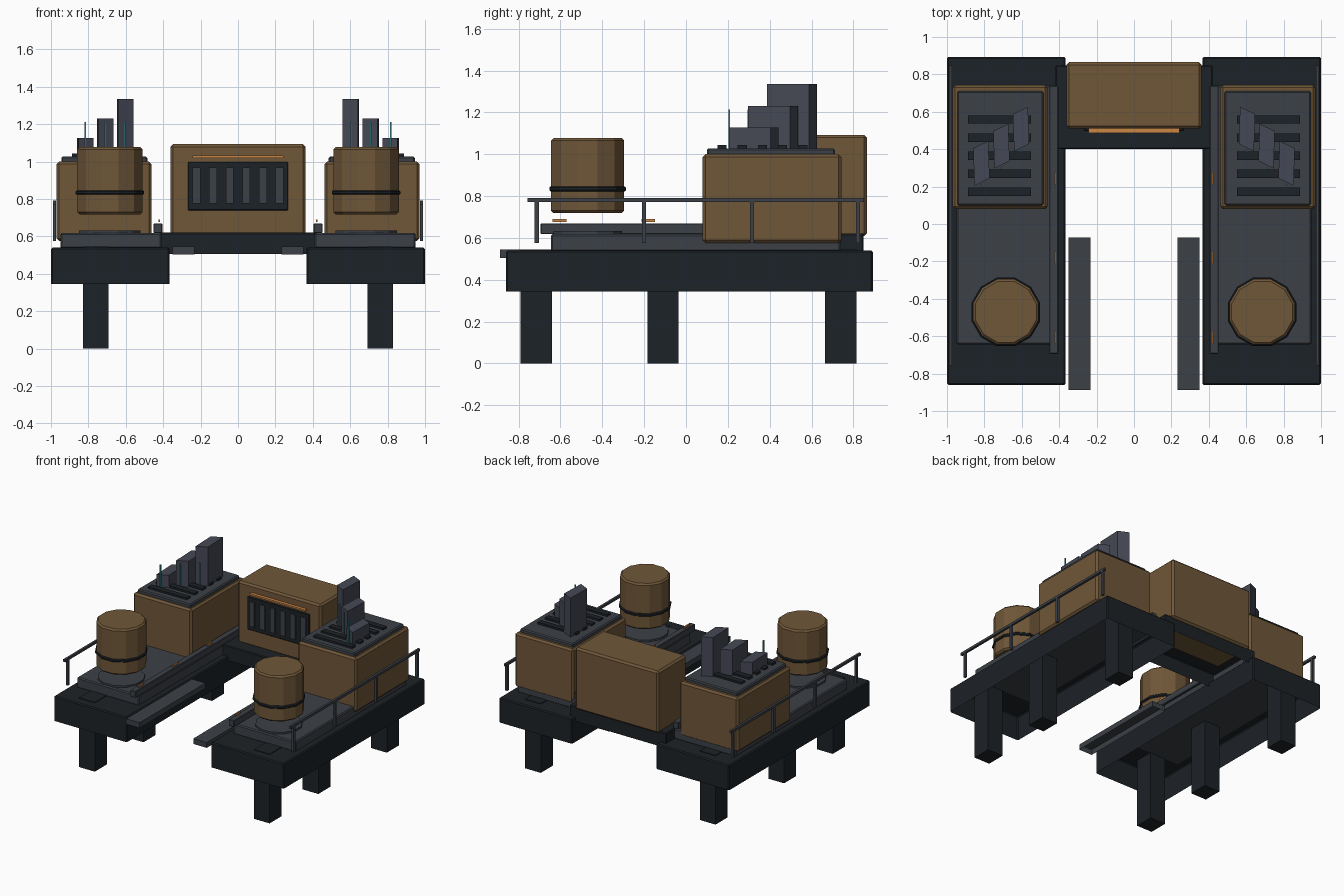
import bpy, bmesh, math
from mathutils import Matrix, Vector

if "Cube" in bpy.data.objects:
    bpy.data.objects.remove(bpy.data.objects["Cube"])


def material(name, rgb):
    m = bpy.data.materials.new(name)
    m.diffuse_color = (*rgb, 1)
    m.use_nodes = True
    m.node_tree.nodes["Principled BSDF"].inputs["Base Color"].default_value = m.diffuse_color
    return m


DARK = material("dark_steel", (0.012, 0.016, 0.02))
GREY = material("grey_steel", (0.045, 0.052, 0.062))
SLATE = material("slate_blue", (0.06, 0.065, 0.09))
BROWN = material("brown_paint", (0.16, 0.095, 0.04))
ORANGE = material("orange_light", (0.6, 0.24, 0.06))
TEAL = material("teal_light", (0.05, 0.35, 0.35))


def finish(bm, name, mat, bevel=0):
    bmesh.ops.recalc_face_normals(bm, faces=bm.faces)
    if bevel:
        edges = [e for e in bm.edges
                 if len(e.link_faces) == 2 and e.calc_face_angle() > 0.9]
        bmesh.ops.bevel(bm, geom=edges, offset=bevel, segments=1, affect='EDGES')
    me = bpy.data.meshes.new(name)
    bm.to_mesh(me)
    bm.free()
    ob = bpy.data.objects.new(name, me)
    ob.data.materials.append(mat)
    bpy.context.collection.objects.link(ob)
    return ob


def box(name, mat, x, y, z, bevel=0, open_bottom=False):
    """Box from (min, max) ranges, optionally a shell open underneath."""
    bm = bmesh.new()
    size = Vector((abs(x[1] - x[0]), y[1] - y[0], z[1] - z[0]))
    mid = Vector(((x[0] + x[1]) / 2, (y[0] + y[1]) / 2, (z[0] + z[1]) / 2))
    bmesh.ops.create_cube(bm, size=1, matrix=Matrix.Translation(mid) @ Matrix.Diagonal((*size, 1)))
    if open_bottom:
        bm.normal_update()
        low = [f for f in bm.faces if f.normal.z < -0.9]
        bmesh.ops.delete(bm, geom=low, context='FACES_ONLY')
    return finish(bm, name, mat, bevel)


def drum(name, mat, x, y, z, r, bevel=0):
    """Twelve-sided upright cylinder."""
    bm = bmesh.new()
    mat4 = Matrix.Translation((x, y, sum(z) / 2)) @ Matrix.Rotation(math.radians(15), 4, 'Z')
    bmesh.ops.create_cone(bm, cap_ends=True, segments=12, radius1=r, radius2=r,
                          depth=z[1] - z[0], matrix=mat4)
    bm.normal_update()
    if bevel:
        rim = [e for e in bm.edges if abs(e.verts[0].co.z - e.verts[1].co.z) < 1e-4]
        bmesh.ops.bevel(bm, geom=rim, offset=bevel, segments=1, affect='EDGES')
    return finish(bm, name, mat)


def prism(name, mat, pts, z):
    bm = bmesh.new()
    face = bm.faces.new([bm.verts.new((px, py, z[0])) for px, py in pts])
    top = bmesh.ops.extrude_face_region(bm, geom=[face])["geom"]
    bmesh.ops.translate(bm, vec=(0, 0, z[1] - z[0]),
                        verts=[v for v in top if isinstance(v, bmesh.types.BMVert)])
    return finish(bm, name, mat)


for s, side in ((-1, "left"), (1, "right")):
    def sbox(name, mat, x, y, z, *args, **kw):
        return box(f"{side}_{name}", mat, (s * x[0], s * x[1]), y, z, *args, **kw)

    # Deck shell, legs and raised platform
    sbox("deck", DARK, (0.365, 1.0), (-0.86, 0.893), (0.345, 0.54), 0.008, open_bottom=True)
    for i, y in enumerate((-0.715, -0.11, 0.74)):
        sbox(f"leg_{i}", DARK, (0.692, 0.828), (y - 0.075, y + 0.075), (0, 0.545))
    sbox("platform", GREY, (0.41, 0.95), (-0.645, 0.74), (0.535, 0.618), 0.008)

    # Inner kerb with marker lights, and docking arm
    sbox("kerb", GREY, (0.405, 0.452), (-0.695, 0.74), (0.618, 0.67), 0.004)
    for i, y in enumerate((-0.605, -0.18, 0.245)):
        sbox(f"marker_light_{i}", ORANGE, (0.416, 0.424), (y - 0.033, y + 0.033), (0.676, 0.69))
    sbox("docking_arm", GREY, (0.233, 0.35), (-0.888, -0.072), (0.503, 0.545), open_bottom=True)

    # Machine house with vented roof
    sbox("house", BROWN, (0.462, 0.97), (0.08, 0.743), (0.575, 1.0), 0.014)
    sbox("roof_cap", GREY, (0.485, 0.945), (0.1, 0.712), (0.99, 1.028), 0.008)
    for i in range(5):
        y = 0.172 + 0.0965 * i
        sbox(f"roof_slat_{i}", DARK, (0.55, 0.887), (y - 0.022, y + 0.022), (1.02, 1.043))

    # Stepped roof fins with teal strips
    for i, (x, y, top) in enumerate(((0.815, 0.205, 1.127), (0.708, 0.297, 1.23), (0.603, 0.388, 1.335))):
        pts = [(x + 0.038, y), (x + 0.045, y + 0.2), (x - 0.036, y + 0.238), (x - 0.043, y + 0.04)]
        prism(f"{side}_fin_{i}", SLATE, [(s * px, py) for px, py in pts], (1.02, top))
        sbox(f"fin_strip_{i}", TEAL, (x - 0.001, x + 0.007), (y - 0.003, y + 0.005), (1.03, 1.213))

    # Storage tank
    drum(f"{side}_tank_foot", GREY, s * 0.685, -0.47, (0.612, 0.632), 0.17)
    drum(f"{side}_tank", BROWN, s * 0.685, -0.47, (0.718, 1.077), 0.181, 0.012)
    drum(f"{side}_tank_band", DARK, s * 0.685, -0.47, (0.823, 0.846), 0.19, 0.006)

    # Outer railing
    sbox("handrail", GREY, (0.972, 0.99), (-0.757, 0.848), (0.772, 0.791))
    for i, y in enumerate((-0.713, -0.2, 0.315, 0.822)):
        sbox(f"rail_post_{i}", GREY, (0.972, 0.99), (y - 0.01, y + 0.01), (0.575, 0.775))

# Rear bridge and central house
box("bridge", DARK, (-0.42, 0.42), (0.4, 0.848), (0.505, 0.62), 0.006, open_bottom=True)
box("central_house", BROWN, (-0.362, 0.362), (0.51, 0.865), (0.608, 1.093), 0.014)

# Grille and light bar on the central house
box("grille_panel", DARK, (-0.268, 0.268), (0.498, 0.53), (0.74, 0.998), 0.004)
for i in range(6):
    x = -0.222 + 0.0888 * i
    box(f"grille_slat_{i}", GREY, (x - 0.021, x + 0.021), (0.488, 0.505), (0.775, 0.968))
box("light_bar", ORANGE, (-0.243, 0.243), (0.486, 0.515), (1.02, 1.033))
